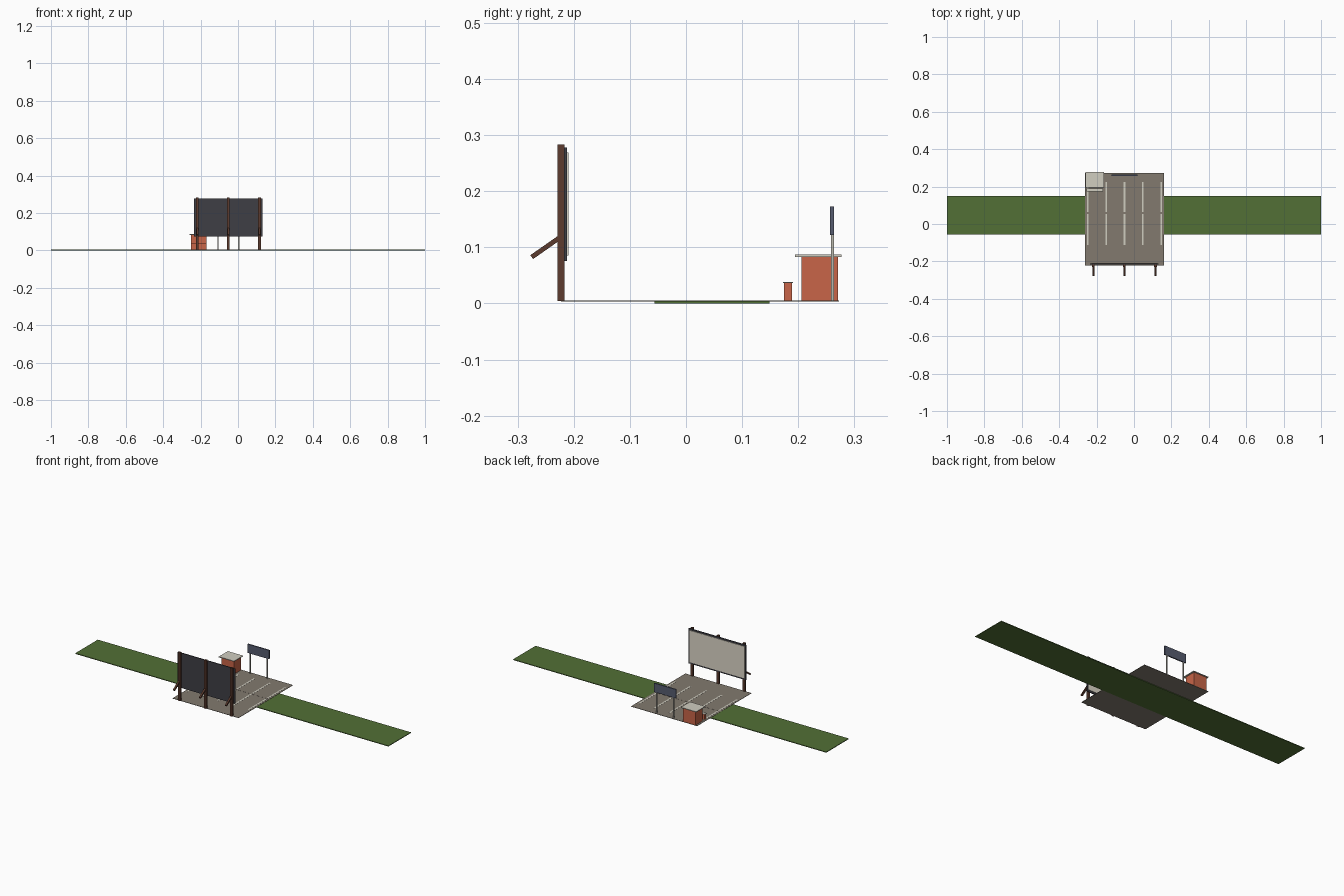
import bpy
import math
from mathutils import Matrix, Vector

if "Cube" in bpy.data.objects:
    bpy.data.objects.remove(bpy.data.objects["Cube"])


def material(name, r, g, b):
    lin = [((c / 255 + 0.055) / 1.055) ** 2.4 for c in (r, g, b)]
    m = bpy.data.materials.new(name)
    m.diffuse_color = (*lin, 1)
    m.use_nodes = True
    m.node_tree.nodes["Principled BSDF"].inputs["Base Color"].default_value = m.diffuse_color
    return m


grass = material("grass green", 82, 112, 54)
gravel = material("gravel grey", 130, 122, 111)
paint = material("pale paint", 208, 205, 192)
brick = material("brick orange", 200, 101, 72)
wood = material("dark wood", 92, 59, 46)
board = material("charcoal board", 62, 62, 69)
white = material("screen white", 220, 215, 200)
slate = material("slate blue", 86, 92, 112)
metal = material("light metal", 186, 184, 174)


def box(name, mat, x, y, z):
    """Box spanning the given (min, max) ranges."""
    verts = [(a, b, c) for c in z for b in y for a in x]
    faces = [(0, 2, 3, 1), (4, 5, 7, 6), (0, 1, 5, 4),
             (2, 6, 7, 3), (0, 4, 6, 2), (1, 3, 7, 5)]
    mesh = bpy.data.meshes.new(name)
    mesh.from_pydata(verts, [], faces)
    mesh.materials.append(mat)
    ob = bpy.data.objects.new(name, mesh)
    bpy.context.collection.objects.link(ob)
    return ob


CX = -0.051    # centre line of the lot
TOP = 0.005    # lot surface

# ground
box("grass_strip", grass, (-1, 1), (-0.056, 0.149), (0, 0.004))
box("parking_lot", gravel, (CX - 0.211, CX + 0.211), (-0.223, 0.273), (0.0032, TOP))
box("row_divider", gravel, (CX - 0.2, CX + 0.2), (0.056, 0.060), (TOP, TOP + 0.0006))

# parking stripes, two rows
for i in range(5):
    x = CX + (i - 2) * 0.098
    for row, y in (("front", (-0.112, 0.053)), ("back", (0.063, 0.224))):
        box(f"stripe_{row}_{i}", paint, (x - 0.0045, x + 0.0045), y, (TOP, TOP + 0.0006))

# big screen
box("screen_back_board", board, (CX - 0.183, CX + 0.183), (-0.217, -0.212), (0.076, 0.278))
box("screen_face", white, (CX - 0.176, CX + 0.176), (-0.212, -0.2092), (0.085, 0.269))
for i in (-1, 0, 1):
    x = CX + i * 0.166
    box(f"screen_post_{i + 1}", wood, (x - 0.0068, x + 0.0068), (-0.229, -0.2165), (TOP - 0.001, 0.283))
    # slanted brace, built along its own axis
    a, b = Vector((x, -0.222, 0.1195)), Vector((x, -0.275, 0.0825))
    d = b - a
    brace = box(f"screen_brace_{i + 1}", wood, (-0.005, 0.005), (-d.length, 0), (-0.0042, 0.0042))
    brace.matrix_world = Matrix.Translation(a) @ Matrix.Rotation(math.atan2(-d.z, -d.y), 4, 'X')

# ticket booth with low counter
box("booth_walls", brick, (-0.251, -0.169), (0.206, 0.271), (TOP - 0.001, 0.083))
box("booth_roof", paint, (-0.259, -0.161), (0.194, 0.277), (0.083, 0.087))
box("counter_wall", brick, (-0.251, -0.169), (0.175, 0.189), (TOP - 0.001, 0.036))
box("counter_top", paint, (-0.254, -0.166), (0.173, 0.191), (0.036, 0.0385))

# entrance sign
box("sign_panel", slate, (CX - 0.069, CX + 0.069), (0.257, 0.264), (0.122, 0.173))
for i in (-1, 1):
    x = CX + i * 0.055
    box(f"sign_post_{(i + 1) // 2}", metal, (x - 0.003, x + 0.003), (0.2585, 0.2635), (TOP - 0.001, 0.13))
